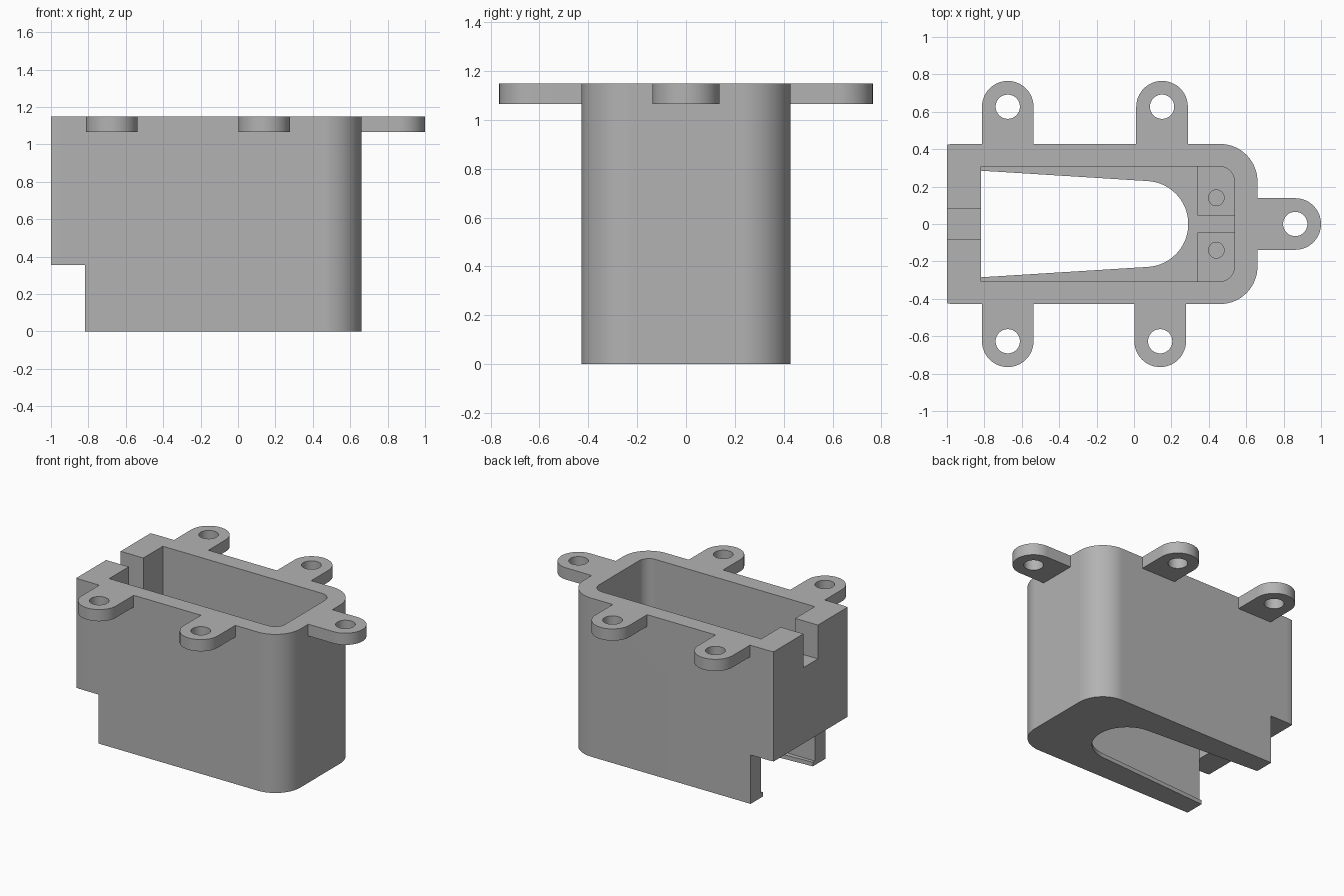
import bpy, bmesh
from math import cos, sin, pi, sqrt

if "Cube" in bpy.data.objects:
    bpy.data.objects.remove(bpy.data.objects["Cube"])

GREY = (0.45, 0.45, 0.45)
grey = bpy.data.materials.new("plain grey")
grey.use_nodes = True
grey.diffuse_color = (*GREY, 1)
grey.node_tree.nodes["Principled BSDF"].inputs["Base Color"].default_value = (*GREY, 1)

TOP = 1.15


def arc(cx, cy, r, a0, a1, n=16):
    """Points on an arc, angles in degrees."""
    steps = [(a0 + (a1 - a0) * i / n) * pi / 180 for i in range(n + 1)]
    return [(cx + r * cos(a), cy + r * sin(a)) for a in steps]


def prism(name, outline, z0, z1):
    """Extrude a counter-clockwise outline from z0 to z1."""
    bm = bmesh.new()
    base = bm.faces.new([bm.verts.new((x, y, z0)) for x, y in outline])
    out = bmesh.ops.extrude_face_region(bm, geom=[base])
    for v in out["geom"]:
        if isinstance(v, bmesh.types.BMVert):
            v.co.z = z1
    bmesh.ops.recalc_face_normals(bm, faces=bm.faces)
    mesh = bpy.data.meshes.new(name)
    bm.to_mesh(mesh)
    bm.free()
    mesh.materials.append(grey)
    ob = bpy.data.objects.new(name, mesh)
    bpy.context.collection.objects.link(ob)
    return ob


def box(x0, x1, y0, y1):
    return [(x0, y0), (x1, y0), (x1, y1), (x0, y1)]


def combine(target, tool, operation):
    """Apply a boolean and discard the tool object."""
    mod = target.modifiers.new(operation, "BOOLEAN")
    mod.operation, mod.solver, mod.object = operation, "EXACT", tool
    bpy.context.view_layer.objects.active = target
    bpy.ops.object.modifier_apply(modifier=mod.name)
    bpy.data.objects.remove(tool)


def rounded_end(x0, x1, half, r):
    """Rectangle whose +x corners are rounded."""
    return ([(x0, -half)] + arc(x1 - r, -half + r, r, -90, 0)
            + arc(x1 - r, half - r, r, 0, 90) + [(x0, half)])


# Outer shell, with its slightly eased end corners
shell = rounded_end(-0.95, 0.66, 0.428, 0.2) + [(-0.98, 0.427), (-1, 0.423), (-1, -0.423), (-0.98, -0.427)]
housing = prism("housing", shell, 0, TOP)

# Mounting lugs: two on each long side, one on the rounded end
LUG_R, LUG_HOLE, LUG_BASE = 0.138, 0.065, 1.065
lugs = [(-0.675, 0.627, 90), (0.15, 0.627, 90), (-0.675, -0.627, -90),
        (0.14, -0.627, -90), (0.862, 0, 0)]
for x, y, facing in lugs:
    rim = arc(x, y, LUG_R, facing - 90, facing + 90, 24)
    dx, dy = round(cos(facing * pi / 180)), round(sin(facing * pi / 180))
    root = [(px - 0.3 * dx, py - 0.3 * dy) for px, py in (rim[-1], rim[0])]
    combine(housing, prism("lug", rim + root, LUG_BASE, TOP), "UNION")

# Main cavity
combine(housing, prism("cavity", rounded_end(-0.818, 0.537, 0.307, 0.08), 0.03, 2), "DIFFERENCE")

# Two screw posts at the rounded end of the cavity
POST_TOP = 0.35
for side in (-1, 1):
    y0, y1 = sorted((0.045 * side, 0.34 * side))
    combine(housing, prism("post", box(0.34, 0.57, y0, y1), 0.015, POST_TOP), "UNION")
    hole = arc(0.44, 0.14 * side, 0.042, 0, 345, 23)
    combine(housing, prism("post_hole", hole, 0.1, POST_TOP + 0.1), "DIFFERENCE")

# Tapered opening through the floor
slot = [(-0.9, -0.29)] + arc(0.06, 0, 0.23, -86, 86, 40) + [(-0.9, 0.29)]
combine(housing, prism("floor_slot", slot, -0.1, 0.2), "DIFFERENCE")

# Step under the flat end, and the notch in its top edge
combine(housing, prism("step", box(-1.2, -0.818, -1, 1), -0.1, 0.355), "DIFFERENCE")
combine(housing, prism("notch", box(-1.2, -0.75, -0.083, 0.083), 0.905, 2), "DIFFERENCE")

# Lug screw holes
for x, y, _ in lugs:
    combine(housing, prism("lug_hole", arc(x, y, LUG_HOLE, 0, 348.75, 31), 1, 2), "DIFFERENCE")

# Smooth the rounded surfaces while keeping edges crisp
bpy.ops.object.select_all(action="DESELECT")
housing.select_set(True)
bpy.context.view_layer.objects.active = housing
bpy.ops.object.shade_smooth_by_angle(angle=pi / 6)
weighted = housing.modifiers.new("even shading", "WEIGHTED_NORMAL")
weighted.keep_sharp = True
